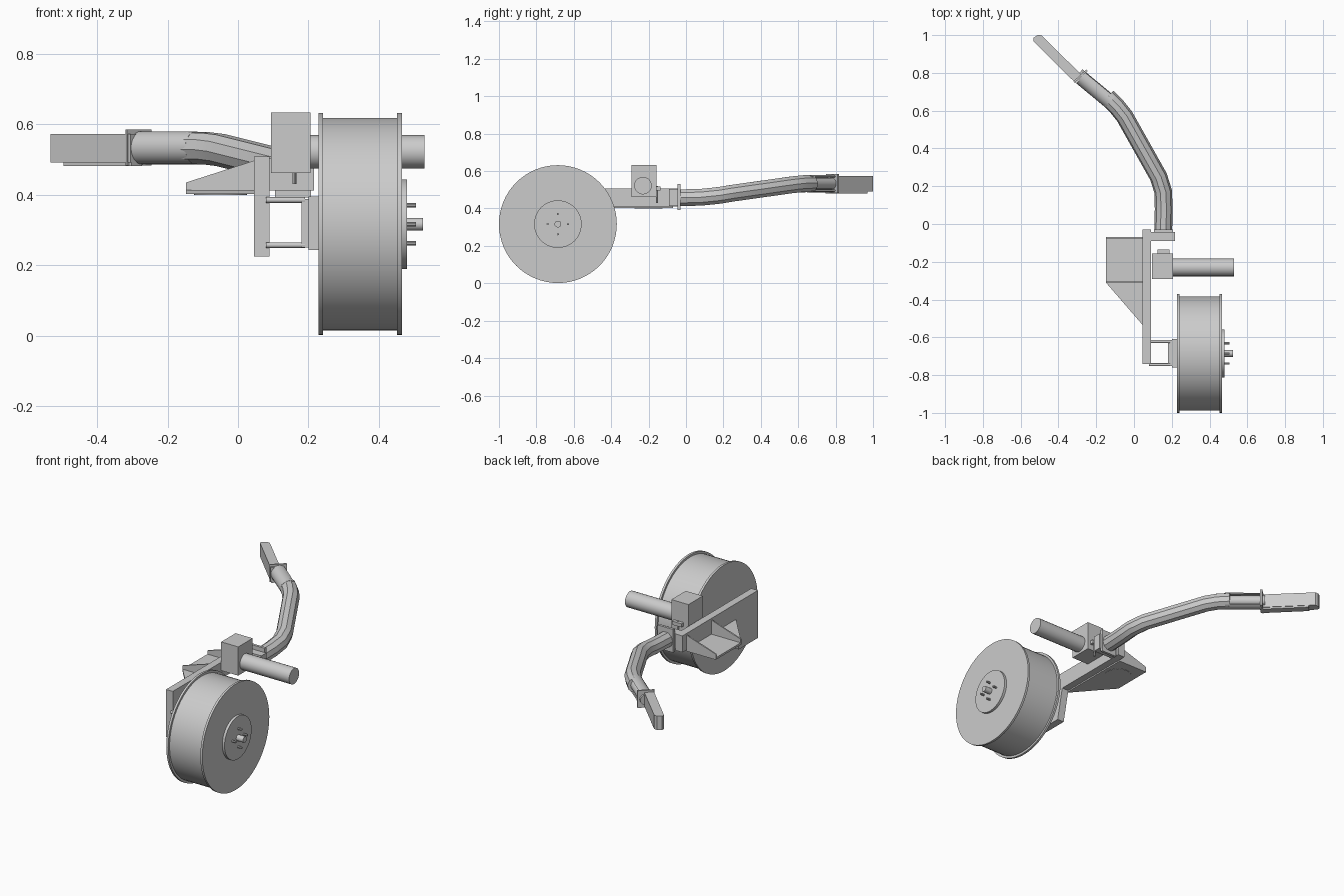
import bpy, bmesh, math
from mathutils import Vector, Matrix

cube = bpy.data.objects.get("Cube")
if cube:
    bpy.data.objects.remove(cube, do_unlink=True)

grey = bpy.data.materials.new("plain_grey")
grey.use_nodes = True
COLOUR = (0.6, 0.6, 0.6, 1)
grey.diffuse_color = COLOUR
grey.node_tree.nodes["Principled BSDF"].inputs["Base Color"].default_value = COLOUR


def finish(name, bm, smooth=False):
    bmesh.ops.recalc_face_normals(bm, faces=bm.faces[:])
    mesh = bpy.data.meshes.new(name)
    bm.to_mesh(mesh)
    bm.free()
    mesh.materials.append(grey)
    obj = bpy.data.objects.new(name, mesh)
    bpy.context.collection.objects.link(obj)
    if smooth:
        shade(obj)
    return obj


def shade(obj):
    bpy.ops.object.select_all(action="DESELECT")
    obj.select_set(True)
    bpy.context.view_layer.objects.active = obj
    bpy.ops.object.shade_smooth_by_angle(angle=math.radians(35))


def prism(name, outline, push):
    """Extrude a flat outline of 3D points along a vector."""
    bm = bmesh.new()
    face = bm.faces.new([bm.verts.new(p) for p in outline])
    out = bmesh.ops.extrude_face_region(bm, geom=[face])["geom"]
    moved = [v for v in out if isinstance(v, bmesh.types.BMVert)]
    bmesh.ops.translate(bm, verts=moved, vec=push)
    return finish(name, bm)


def box(name, x, y, z):
    outline = [(x[0], y[0], z[0]), (x[1], y[0], z[0]), (x[1], y[1], z[0]), (x[0], y[1], z[0])]
    return prism(name, outline, (0, 0, z[1] - z[0]))


def rod(name, start, end, radius, sides=16):
    a, b = Vector(start), Vector(end)
    turn = (b - a).to_track_quat("Z", "Y").to_matrix().to_4x4()
    bm = bmesh.new()
    bmesh.ops.create_cone(bm, cap_ends=True, segments=sides, radius1=radius, radius2=radius,
                          depth=(b - a).length, matrix=Matrix.Translation((a + b) / 2) @ turn)
    return finish(name, bm, True)


# Drum wheel: lathe profile (x, radius) around the axle
AXLE_Y, AXLE_Z = -0.685, 0.3165
RIM, DRUM, HUB = 0.315, 0.302, 0.127
profile = [(0.228, 0), (0.228, RIM), (0.241, RIM), (0.241, DRUM), (0.452, DRUM),
           (0.452, RIM), (0.465, RIM), (0.465, HUB), (0.48, HUB), (0.48, 0)]
bm = bmesh.new()
verts = [bm.verts.new((x, AXLE_Y, AXLE_Z + r)) for x, r in profile]
edges = [bm.edges.new(pair) for pair in zip(verts, verts[1:])]
bmesh.ops.spin(bm, geom=verts + edges, cent=(0, AXLE_Y, AXLE_Z), axis=(1, 0, 0),
               angle=2 * math.pi, steps=64)
bmesh.ops.remove_doubles(bm, verts=bm.verts[:], dist=0.0001)
finish("drum_wheel", bm, True)

# Axle end and hub studs
rod("axle_end", (0.47, AXLE_Y, AXLE_Z), (0.525, AXLE_Y, AXLE_Z), 0.018)
for i in range(4):
    a = i * math.pi / 2
    y, z = AXLE_Y + 0.054 * math.cos(a), AXLE_Z + 0.054 * math.sin(a)
    rod(f"hub_stud_{i + 1}", (0.47, y, z), (0.505, y, z), 0.006, 10)

# Wheel mount and its four spacer rods
box("wheel_mount", (0.2, 0.23), (-0.76, -0.608), (0.243, 0.395))
box("wheel_mount_back", (0.18, 0.2), (-0.752, -0.615), (0.25, 0.388))
for y in (-0.745, -0.622):
    for z in (0.257, 0.385):
        rod("spacer_rod", (0.08, y, z), (0.19, y, z), 0.008, 12)

# Side plate with a leg behind the wheel
side = [(-0.74, 0.225), (-0.56, 0.225), (-0.52, 0.41), (-0.03, 0.41), (-0.03, 0.508), (-0.74, 0.508)]
prism("side_plate", [(0.045, y, z) for y, z in side], (0.044, 0, 0))

# Shelf with cut corner, two gussets and a disc beneath
shelf = [(-0.147, -0.07), (0.046, -0.07), (0.046, -0.535), (-0.147, -0.312)]
prism("shelf", [(x, y, 0.402) for x, y in shelf], (0, 0, 0.012))
gusset = [(-0.147, 0.413), (0.046, 0.413), (0.046, 0.497), (-0.147, 0.435)]
for name, y in (("rear_gusset", -0.078), ("front_gusset", -0.312)):
    prism(name, [(x, y, z) for x, z in gusset], (0, 0.008, 0))
rod("shelf_disc", (-0.05, -0.2, 0.4), (-0.05, -0.2, 0.403), 0.075, 32)

# Motor housing and barrel
box("motor_housing", (0.094, 0.206), (-0.292, -0.157), (0.462, 0.633))
rod("motor_barrel", (0.2, -0.23, 0.522), (0.53, -0.23, 0.522), 0.047, 20)
box("motor_latch", (0.125, 0.188), (-0.158, -0.136), (0.497, 0.518))
rod("motor_pin", (0.16, -0.155, 0.43), (0.16, -0.155, 0.52), 0.006, 10)

# End block and tube flange
box("end_block", (0.05, 0.216), (-0.09, -0.042), (0.412, 0.505))
box("tube_flange", (0.105, 0.207), (-0.045, -0.03), (0.392, 0.53))

# Bent handle tube
curve = bpy.data.curves.new("handle_tube", "CURVE")
curve.dimensions = "3D"
curve.bevel_depth = 0.047
curve.bevel_resolution = 3
curve.use_fill_caps = True
path = [(0.155, -0.04, 0.457), (0.157, 0.08, 0.46), (0.155, 0.17, 0.469), (0.13, 0.25, 0.482),
        (-0.05, 0.57, 0.527), (-0.09, 0.62, 0.532), (-0.142, 0.672, 0.533)]
spline = curve.splines.new("POLY")
spline.points.add(len(path) - 1)
for point, co in zip(spline.points, path):
    point.co = (*co, 1)
curve.materials.append(grey)
tube = bpy.data.objects.new("handle_tube", curve)
bpy.context.collection.objects.link(tube)
bpy.ops.object.select_all(action="DESELECT")
tube.select_set(True)
bpy.context.view_layer.objects.active = tube
bpy.ops.object.convert(target="MESH")
shade(bpy.context.object)

# Open sleeve: a C-shaped section drawn out along the grip direction
start, along = Vector((-0.12, 0.652, 0.533)), Vector((-0.157, 0.13, 0))
out = Vector((0.64, 0.77, 0)).normalized()
arc = [math.radians(55 + i * 250 / 16) for i in range(17)]
ring = [(0.047, a) for a in arc] + [(0.04, a) for a in reversed(arc)]
section = [start + out * (r * math.cos(a)) + Vector((0, 0, r * math.sin(a))) for r, a in ring]
shade(prism("open_sleeve", section, along))
rod("sleeve_core", start, start + along * 1.1, 0.031)

# Grip, its lower strip and end collar
grip = [(-0.305, 0.742), (-0.268, 0.78), (-0.49, 0.999), (-0.51, 1.0), (-0.533, 0.985), (-0.533, 0.968)]
prism("grip", [(x, y, 0.491) for x, y in grip], (0, 0, 0.082))
strip = [(-0.303, 0.746), (-0.272, 0.777), (-0.465, 0.97), (-0.496, 0.939)]
prism("grip_strip", [(x, y, 0.481) for x, y in strip], (0, 0, 0.012))
collar = [(-0.315, 0.748), (-0.245, 0.81), (-0.253, 0.818), (-0.32, 0.756)]
prism("grip_collar", [(x, y, 0.483) for x, y in collar], (0, 0, 0.102))
